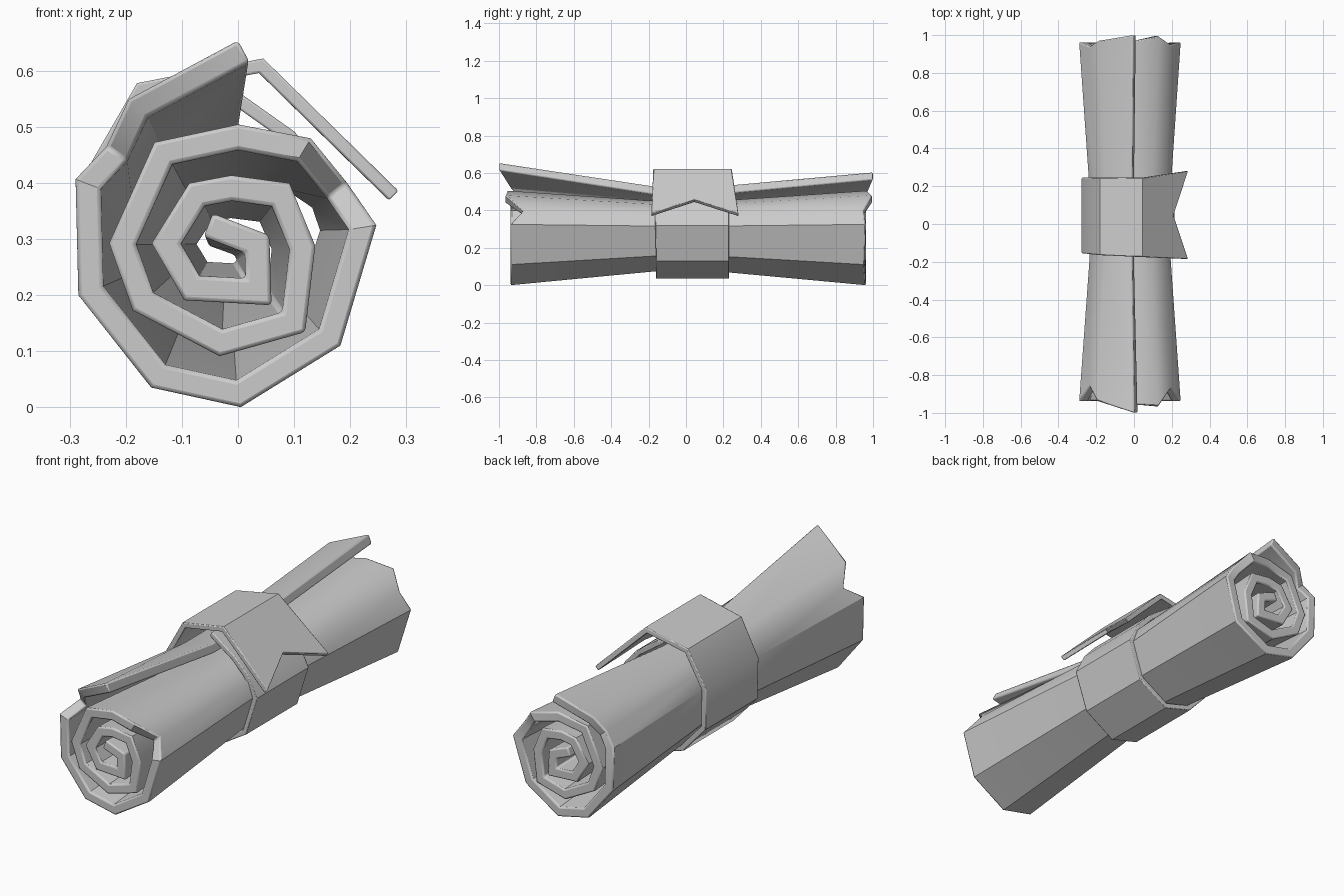
import bpy, bmesh
from mathutils import Vector

if "Cube" in bpy.data.objects:
    bpy.data.objects.remove(bpy.data.objects["Cube"])


def inset(pts, t):
    """Offset an open (x, z) polyline to its inner side with mitred corners."""
    p = [Vector(q) for q in pts]
    out = []
    for i, q in enumerate(p):
        dirs = []
        if i > 0:
            dirs.append((q - p[i - 1]).normalized())
        if i < len(p) - 1:
            dirs.append((p[i + 1] - q).normalized())
        norms = [Vector((-d.y, d.x)) for d in dirs]
        m = sum(norms, Vector((0, 0))).normalized()
        out.append(q + m * t / max(m.dot(norms[0]), 0.6))
    return out


def strip(name, stations, t, bevel):
    """Thick sheet lofted through stations, each a list of (x, y, z)."""
    bm = bmesh.new()
    outer, inner = [], []
    for st in stations:
        ins = inset([(x, z) for x, y, z in st], t)
        outer.append([bm.verts.new(v) for v in st])
        inner.append([bm.verts.new((q.x, v[1], q.y)) for q, v in zip(ins, st)])
    n, m = len(stations), len(stations[0])
    for j in range(n - 1):
        for i in range(m - 1):
            for g in (outer, inner):
                bm.faces.new((g[j][i], g[j][i + 1], g[j + 1][i + 1], g[j + 1][i]))
        for i in (0, m - 1):
            bm.faces.new((outer[j][i], outer[j + 1][i], inner[j + 1][i], inner[j][i]))
    for j in (0, n - 1):
        for i in range(m - 1):
            bm.faces.new((outer[j][i], outer[j][i + 1], inner[j][i + 1], inner[j][i]))
    bmesh.ops.recalc_face_normals(bm, faces=bm.faces[:])
    me = bpy.data.meshes.new(name)
    bm.to_mesh(me)
    bm.free()
    ob = bpy.data.objects.new(name, me)
    bpy.context.collection.objects.link(ob)
    bpy.context.view_layer.objects.active = ob
    ob.select_set(True)
    b = ob.modifiers.new("rim", 'BEVEL')
    b.width = bevel
    b.segments = 2
    b.limit_method = 'ANGLE'
    b.angle_limit = 1.15
    bpy.ops.object.shade_smooth_by_angle(angle=0.6)
    ob.select_set(False)


# Rolled sheet: spiral outline, from the loose flap to the core
spiral = [(0.0, 0.655), (-0.195, 0.55), (-0.235, 0.465), (-0.29, 0.407), (-0.285, 0.2),
          (-0.155, 0.035), (0.005, 0.0), (0.183, 0.11), (0.247, 0.325), (0.195, 0.40),
          (0.13, 0.48), (0.0, 0.505), (-0.149, 0.473), (-0.23, 0.293), (-0.188, 0.173),
          (-0.033, 0.091), (0.12, 0.134), (0.138, 0.288), (0.092, 0.40), (-0.012, 0.414),
          (-0.087, 0.40), (-0.154, 0.293), (-0.096, 0.191), (0.06, 0.182), (0.056, 0.307),
          (-0.045, 0.346)]
# Torn edge lengths at the front and back ends
front_y = {0: -1.0, 2: -0.86, 9: -0.87, 10: -0.965, 11: -0.955}
back_y = {0: 1.0, 1: 0.97, 2: 0.94, 7: 0.955, 9: 0.95, 10: 0.995, 11: 0.97}
back_xz = {0: (-0.005, 0.605), 1: (-0.19, 0.53)}
waist_xz = {0: (-0.01, 0.53), 1: (-0.155, 0.495), 2: (-0.2, 0.45), 3: (-0.235, 0.385),
            9: (0.17, 0.385)}
front, back, waist = [], [], []
for i, (x, z) in enumerate(spiral):
    front.append((x, front_y.get(i, -0.938), z))
    bx, bz = back_xz.get(i, (x, z))
    back.append((bx, back_y.get(i, 0.962), bz))
    waist.append(waist_xz.get(i, (-0.02 + (x + 0.02) * 0.8, 0.29 + (z - 0.29) * 0.75)))
mids = [[(x, y, z) for x, z in waist] for y in (-0.18, 0.18)]
strip("rolled_sheet", [front, mids[0], mids[1], back], 0.045, 0.010)

# Ribbon band: swallow-tailed end, once round the roll, tucked under itself
# each entry: x, z, y at one edge, y at the other
band = [(0.287, 0.385, -0.185, 0.28), (0.045, 0.622, -0.175, 0.245),
        (-0.18, 0.578, -0.165, 0.245), (-0.277, 0.41, -0.155, 0.245),
        (-0.272, 0.215, -0.155, 0.24), (-0.145, 0.075, -0.16, 0.23),
        (0.0, 0.035, -0.16, 0.23), (0.155, 0.13, -0.16, 0.23),
        (0.215, 0.32, -0.165, 0.23), (0.165, 0.42, -0.165, 0.23),
        (0.1, 0.492, -0.17, 0.235), (-0.02, 0.577, -0.17, 0.24)]
sts = [[(x, a + (b - a) * f, z) for x, z, a, b in band] for f in (0, 0.5, 1)]
sts[1][0] = (0.21, 0.045, 0.46)
strip("ribbon_band", sts, 0.024, 0.004)
